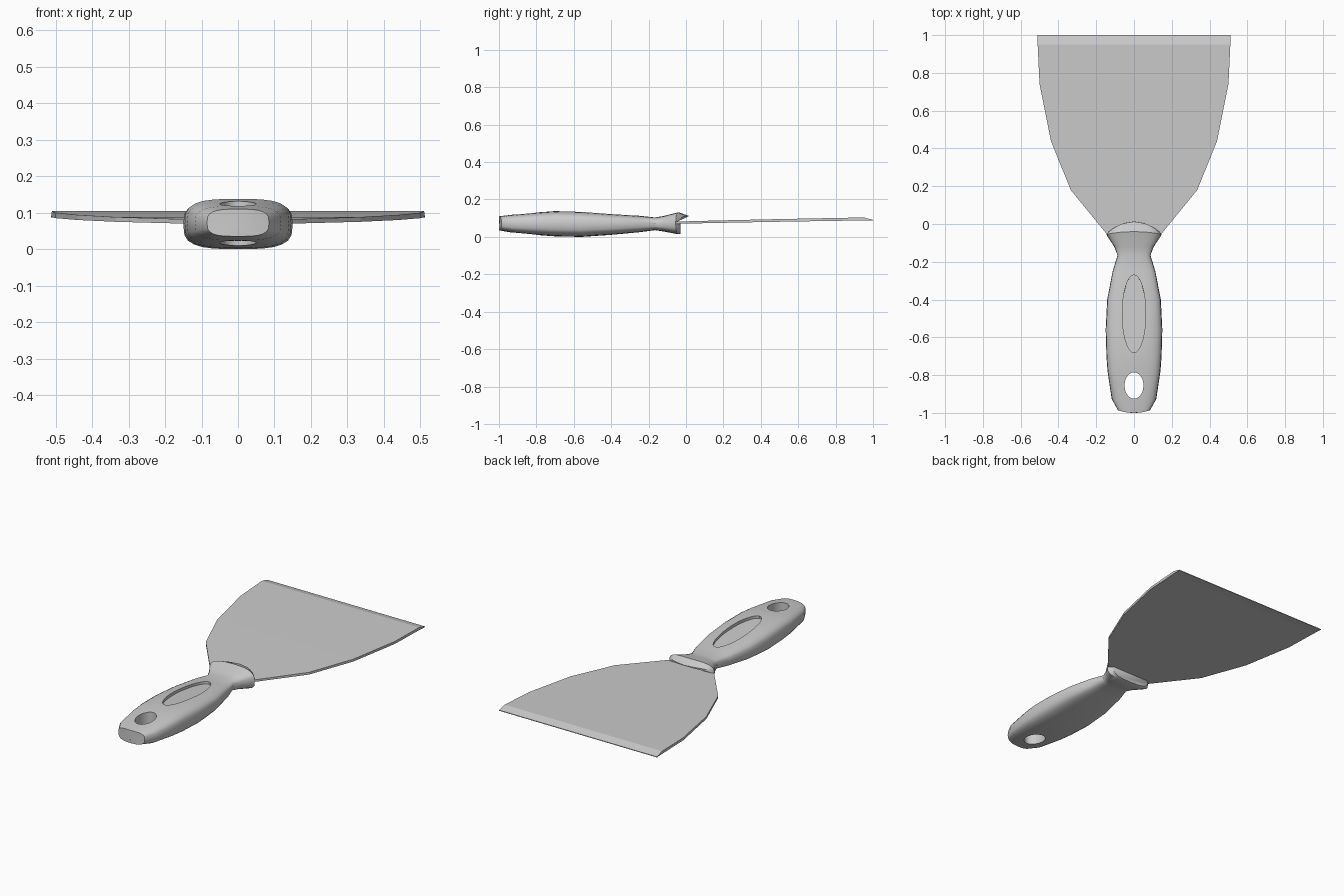
import bpy, bmesh, math
from mathutils import Vector

if "Cube" in bpy.data.objects:
    bpy.data.objects.remove(bpy.data.objects["Cube"])


def loft(name, rings):
    """Join equal-length rings of points into a closed skin."""
    bm = bmesh.new()
    rows = [[bm.verts.new(p) for p in r] for r in rings]
    n = len(rows[0])
    for a, b in zip(rows, rows[1:]):
        for i in range(n):
            j = (i + 1) % n
            bm.faces.new((a[i], a[j], b[j], b[i]))
    bm.faces.new(rows[0])
    bm.faces.new(rows[-1])
    bmesh.ops.recalc_face_normals(bm, faces=bm.faces)
    mesh = bpy.data.meshes.new(name)
    bm.to_mesh(mesh)
    bm.free()
    ob = bpy.data.objects.new(name, mesh)
    bpy.context.collection.objects.link(ob)
    return ob


def section(y, hw, z0, z1, bend=0.0, s=1.0, n=24, e=0.62):
    """Rounded-rectangle section, bowed along y by bend * x^2."""
    pts = []
    for k in range(n):
        sn, cs = math.sin(math.tau * k / n), math.cos(math.tau * k / n)
        x = s * hw * math.copysign(abs(sn) ** e, sn)
        z = (z0 + z1) / 2 + s * (z1 - z0) / 2 * math.copysign(abs(cs) ** e, cs)
        pts.append(Vector((x, y + bend * x * x, z)))
    return pts


def cut(target, cutter):
    mod = target.modifiers.new("cut", 'BOOLEAN')
    mod.operation, mod.solver, mod.object = 'DIFFERENCE', 'EXACT', cutter
    bpy.context.view_layer.objects.active = target
    bpy.ops.object.modifier_apply(modifier=mod.name)
    bpy.data.objects.remove(cutter)


def oval_cutter(y, z, rx, ry, depth, tilt=0.0):
    bpy.ops.mesh.primitive_cylinder_add(vertices=32, radius=1, depth=2,
                                        location=(0, y, z), rotation=(tilt, 0, 0))
    ob = bpy.context.object
    ob.scale = (rx, ry, depth / 2)
    return ob


# Handle: rounded butt, swelling grip, narrow neck, flared collar
end = (-1.0, 0.085, 0.035, 0.11)
lip = (0.013, 0.135, 0.03, 0.113)
handle = loft("handle", [
    section(*end, 1.9, 0.5),
    section(*end, 1.9),
    section(-0.935, 0.118, 0.024, 0.118, 0.6),
    section(-0.78, 0.14, 0.009, 0.132),
    section(-0.70, 0.146, 0.003, 0.138),
    section(-0.56, 0.15, 0.0, 0.135),
    section(-0.40, 0.142, 0.011, 0.123),
    section(-0.25, 0.113, 0.025, 0.113),
    section(-0.165, 0.087, 0.036, 0.104),
    section(-0.12, 0.105, 0.029, 0.112),
    section(-0.04, 0.147, 0.014, 0.132, -0.7),
    section(*lip, -3.0),
    section(*lip, -3.0, 0.6),
    section(*lip, -3.0, 0.25),
])

# Undercut beneath the collar lip, hanging hole and thumb recess
notch = [(-0.05, 0.08), (0.013, 0.11), (0.1, 0.11), (0.1, -0.02),
         (-0.03, -0.02), (-0.03, 0.076), (-0.05, 0.076)]
cut(handle, loft("notch_cutter", [[(x, y, z) for y, z in notch] for x in (-0.3, 0.3)]))
cut(handle, oval_cutter(-0.855, 0.07, 0.05, 0.07, 0.4))
cut(handle, oval_cutter(-0.473, 0.161, 0.062, 0.206, 0.1, -0.054))

bpy.ops.object.select_all(action='DESELECT')
handle.select_set(True)
bpy.context.view_layer.objects.active = handle
bpy.ops.object.shade_smooth_by_angle(angle=math.radians(35))

# Blade: flared sheet rising slightly, ground bevel at the front edge
stations = [(-0.10, 0.09, 0.069, 0.081), (-0.05, 0.147, 0.070, 0.082),
            (0.18, 0.335, 0.075, 0.088), (0.44, 0.44, 0.080, 0.094),
            (0.74, 0.50, 0.085, 0.100), (0.95, 0.51, 0.088, 0.104),
            (1.0, 0.512, 0.087, 0.091)]
blade = loft("blade", [[(-w, y, lo), (w, y, lo), (w, y, hi), (-w, y, hi)]
                       for y, w, lo, hi in stations])
